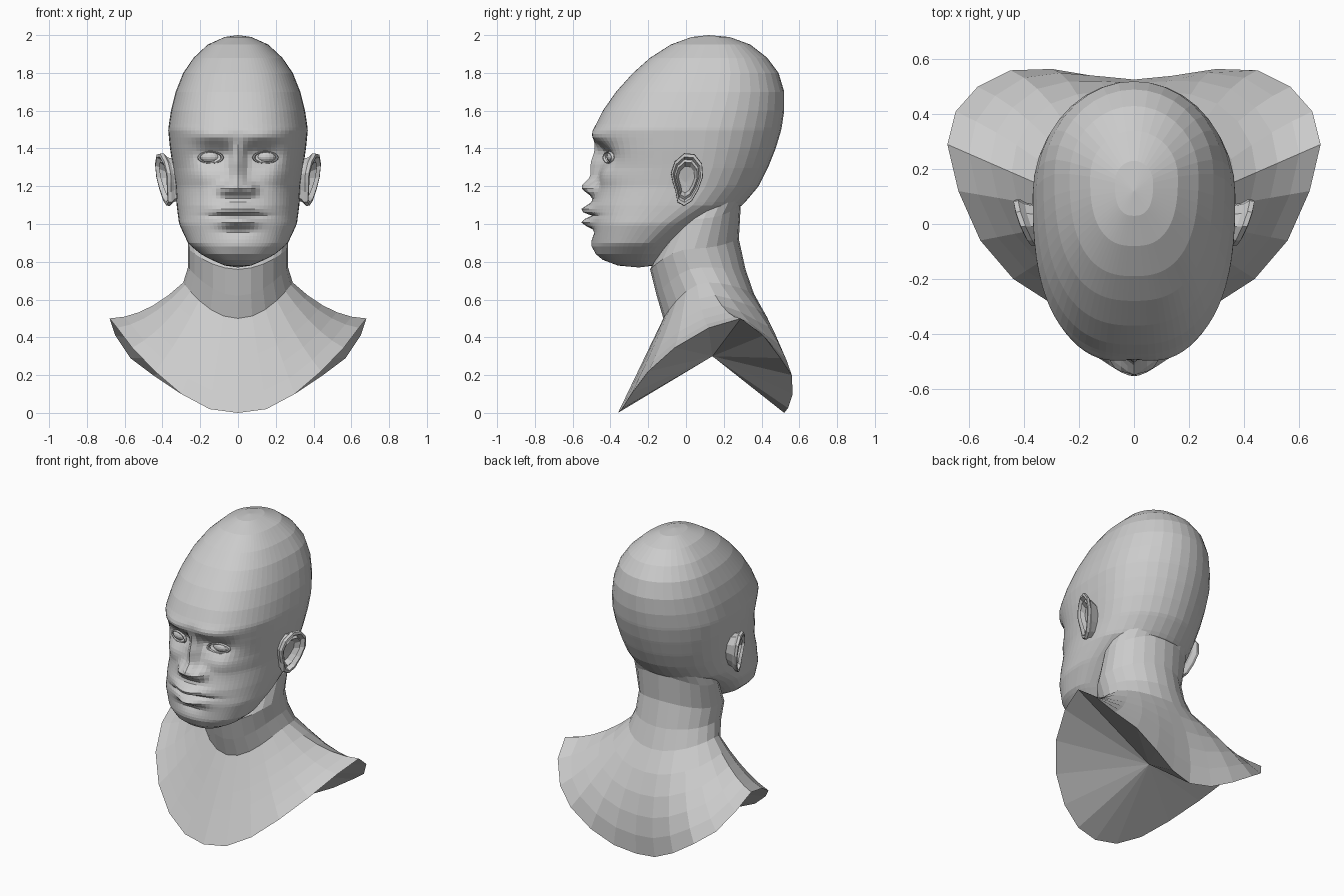
import bpy, bmesh
from math import sin, cos, pi, exp, radians

cube = bpy.data.objects.get("Cube")
if cube:
    bpy.data.objects.remove(cube, do_unlink=True)

clay = bpy.data.materials.new("grey clay")
clay.use_nodes = True
GREY = (0.6, 0.6, 0.6, 1)
clay.diffuse_color = GREY
bsdf = next(n for n in clay.node_tree.nodes if n.type == "BSDF_PRINCIPLED")
bsdf.inputs["Base Color"].default_value = GREY
bsdf.inputs["Roughness"].default_value = 0.8


def finish(name, bm):
    bmesh.ops.recalc_face_normals(bm, faces=bm.faces)
    mesh = bpy.data.meshes.new(name)
    bm.to_mesh(mesh)
    bm.free()
    mesh.materials.append(clay)
    obj = bpy.data.objects.new(name, mesh)
    bpy.context.collection.objects.link(obj)
    return obj


def loft(name, rings, first_tip=None, last_tip=None):
    """Skin closed rings of equal length; each end may close in a fan."""
    bm = bmesh.new()
    loops = [[bm.verts.new(p) for p in ring] for ring in rings]
    n = len(rings[0])
    for a, b in zip(loops, loops[1:]):
        for i in range(n):
            j = (i + 1) % n
            bm.faces.new((a[i], a[j], b[j], b[i]))
    for loop, tip in ((loops[0], first_tip), (loops[-1], last_tip)):
        if tip:
            v = bm.verts.new(tip)
            for i in range(n):
                bm.faces.new((loop[i], loop[(i + 1) % n], v))
    return finish(name, bm)


def mirrored(half):
    """Close a half ring that runs from the front to the back midline."""
    return half + [(-x, y, z) for x, y, z in half[-2:0:-1]]


def lookup(table, z):
    """Interpolate rows (z, ...) ordered from the top down."""
    for a, b in zip(table, table[1:]):
        if z >= b[0]:
            t = (a[0] - z) / (a[0] - b[0])
            return [p + (q - p) * t for p, q in zip(a[1:], b[1:])]
    return table[-1][1:]


# Head: height, half width, front y, back y
HEAD = [
    (1.99, 0.07, 0.03, 0.23), (1.95, 0.16, -0.08, 0.34),
    (1.88, 0.235, -0.19, 0.43), (1.8, 0.29, -0.28, 0.49),
    (1.7, 0.33, -0.37, 0.52), (1.6, 0.355, -0.44, 0.52),
    (1.5, 0.37, -0.49, 0.505), (1.4, 0.36, -0.475, 0.475),
    (1.3, 0.345, -0.455, 0.435), (1.2, 0.33, -0.465, 0.385),
    (1.1, 0.325, -0.495, 0.3), (1.0, 0.312, -0.495, 0.1),
    (0.9, 0.265, -0.49, -0.05), (0.85, 0.215, -0.485, -0.1),
    (0.81, 0.14, -0.44, -0.14), (0.78, 0.07, -0.36, -0.17),
]
# Facial relief: forward push, centre x, centre z, spread x, spread z
RELIEF = [
    (0.022, 0.13, 1.465, 0.09, 0.022),   # brow
    (-0.055, 0.14, 1.365, 0.06, 0.04),   # eye socket
    (-0.025, 0.06, 1.375, 0.025, 0.03),  # inner socket
    (0.05, 0, 1.3, 0.024, 0.06),         # nose bridge
    (0.075, 0, 1.195, 0.036, 0.03),      # nose tip
    (0.05, 0.065, 1.185, 0.024, 0.022),  # nostril wing
    (0.02, 0.2, 1.26, 0.06, 0.05),       # cheekbone
    (0.06, 0, 1.075, 0.07, 0.02),        # upper lip
    (0.06, 0, 1.01, 0.06, 0.02),         # lower lip
    (-0.03, 0, 1.042, 0.09, 0.008),      # mouth line
    (-0.012, 0, 0.96, 0.06, 0.015),      # chin crease
    (0.012, 0, 0.89, 0.07, 0.03),        # chin
]


def relief(x, z):
    return sum(h * exp(-((x - cx) / sx) ** 2 / 2 - ((z - cz) / sz) ** 2 / 2)
               for h, cx, cz, sx, sz in RELIEF)


def head_ring(z):
    w, front, back = lookup(HEAD, z)
    mid = front + 0.6 * (back - front)
    p = 0.78
    half = []
    for i in range(21):
        a = (i / 20) ** (1 / p) * pi / 2
        x = w * sin(a) ** p
        y = mid + (front - mid) * max(cos(a), 0) ** p
        half.append((x, y - relief(x, z), z))
    for i in range(1, 10):
        a = i / 9 * pi / 2
        half.append((w * cos(a) if i < 9 else 0, mid + (back - mid) * sin(a), z))
    return mirrored(half)


levels = [r[0] for r in HEAD if r[0] > 1.55]
levels += [1.53 - 0.018 * i for i in range(37)]
levels += [0.84, 0.81, 0.78]
loft("head", [head_ring(z) for z in levels], (0, 0.12, 2.0), (0, -0.25, 0.77))

# Bust: lower rim from the chest point over the shoulder to the back point
RIM = [
    (0, -0.36, 0), (0.15, -0.34, 0.02), (0.3, -0.29, 0.1), (0.44, -0.2, 0.22),
    (0.56, -0.06, 0.345), (0.64, 0.12, 0.45), (0.68, 0.29, 0.5),
    (0.65, 0.41, 0.41), (0.57, 0.5, 0.29), (0.45, 0.56, 0.2),
    (0.3, 0.565, 0.1), (0.15, 0.54, 0.025), (0, 0.52, 0),
]


def neck_ring(front, side, back):
    """Tilted ellipse from front (y, z), side (x, z) and back (y, z)."""
    mid = (front[0] + back[0]) / 2
    half = []
    for i in range(len(RIM)):
        a = pi * i / (len(RIM) - 1)
        end = front if i < 6 else back
        c = cos(a) ** 2
        half.append((side[0] * sin(a), mid + (end[0] - mid) * abs(cos(a)),
                     side[1] + (end[1] - side[1]) * c))
    half[-1] = (0, back[0], back[1])
    return half


collar = neck_ring((-0.12, 0.5), (0.29, 0.69), (0.36, 0.63))
rings = [mirrored(RIM)]
for s in (0.8, 0.6, 0.4, 0.2):
    half = []
    for i, (r, c) in enumerate(zip(RIM, collar)):
        a = pi * i / (len(RIM) - 1)
        bow = 4 * s * (1 - s)
        x, y, z = [q + (p - q) * s for p, q in zip(r, c)]
        half.append((x, y + 0.06 * bow * max(-cos(a), 0),
                     z - 0.045 * bow * sin(a) ** 2))
    rings.append(mirrored(half))
rings.append(mirrored(collar))
for front, side, back in (
        ((-0.155, 0.62), (0.265, 0.77), (0.315, 0.76)),
        ((-0.19, 0.76), (0.265, 0.87), (0.28, 0.92)),
        ((-0.1, 0.95), (0.27, 1.03), (0.29, 1.1)),
        ((-0.05, 1.1), (0.24, 1.18), (0.37, 1.26))):
    rings.append(mirrored(neck_ring(front, side, back)))
loft("neck_and_shoulders", rings, (0, 0.14, 0.3), (0, 0.15, 1.2))

# Ears: outline in (y, z) lofted through rim, fold and hollow
EAR = [
    (-0.08, 1.27), (-0.06, 1.33), (-0.01, 1.375), (0.045, 1.37),
    (0.085, 1.32), (0.09, 1.25), (0.065, 1.18), (0.03, 1.12),
    (-0.01, 1.095), (-0.045, 1.115), (-0.055, 1.17), (-0.07, 1.22),
]
# scale, outward lift
EAR_STEPS = [(0.7, -0.09), (0.85, -0.02), (1.0, 0.0), (0.98, 0.018),
             (0.86, 0.02), (0.76, -0.005), (0.66, 0.006), (0.5, -0.025)]
for name, side in (("left", 1), ("right", -1)):
    rings = []
    for k, lift in EAR_STEPS:
        rings.append([(side * (0.365 + 0.36 * (y * k + 0.05)
                               + 0.12 * (z - 1.25) + lift),
                       y * k, 1.235 + (z - 1.235) * k) for y, z in EAR])
    loft(name + "_ear", rings, None, (side * 0.345, -0.005, 1.22))

    # Eyeball and the lids that ring it
    bm = bmesh.new()
    bmesh.ops.create_uvsphere(bm, u_segments=16, v_segments=10, radius=0.045)
    for v in bm.verts:
        v.co = (side * 0.145 + v.co.x * 1.3, -0.375 + v.co.y, 1.355 + v.co.z * 0.8)
    finish(name + "_eye", bm)
    rings = []
    for i in range(6):
        b = 2 * pi * i / 6
        r = 1 + 0.13 * cos(b)
        ring = []
        for j in range(18):
            a = 2 * pi * j / 18
            x = 0.062 * r * cos(a)
            ring.append((side * (0.145 + x), -0.408 + 2.5 * x * abs(x) + 0.2 * x
                         - 0.012 * sin(b), 1.352 + 0.03 * r * sin(a)))
        rings.append(ring)
    loft(name + "_eyelids", rings + rings[:1])
